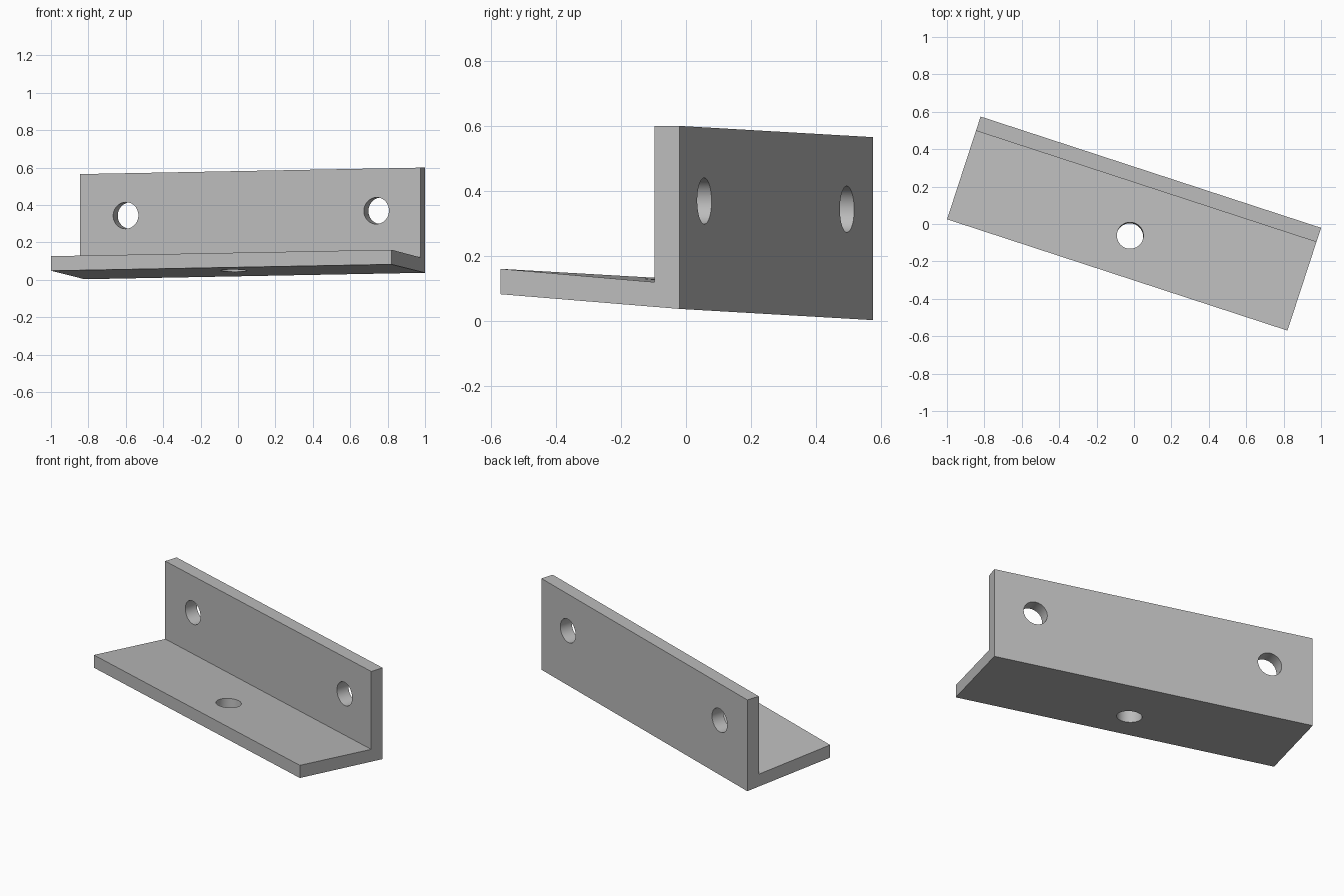
import bpy, bmesh, math
from mathutils import Matrix

if "Cube" in bpy.data.objects:
    bpy.data.objects.remove(bpy.data.objects["Cube"])

LENGTH, DEPTH, HEIGHT, WALL = 1.915, 0.578, 0.562, 0.08
RISE = 0.078      # shelf slope towards its free edge
RUN = 0.018       # slope along the length
HOLE_RADIUS = 0.071

steel = bpy.data.materials.new("grey steel")
steel.use_nodes = True
GREY = (0.5, 0.5, 0.5, 1)
steel.diffuse_color = GREY
steel.node_tree.nodes["Principled BSDF"].inputs["Base Color"].default_value = GREY


def make_object(name, bm):
    mesh = bpy.data.meshes.new(name)
    bm.to_mesh(mesh)
    bm.free()
    obj = bpy.data.objects.new(name, mesh)
    bpy.context.collection.objects.link(obj)
    mesh.materials.append(steel)
    return obj


# L-shaped profile extruded along the length
bm = bmesh.new()
profile = [(0, 0), (0, HEIGHT), (-WALL, HEIGHT), (-WALL, RISE * WALL + 0.076),
           (-DEPTH, RISE * DEPTH + 0.078), (-DEPTH, RISE * DEPTH)]
face = bm.faces.new([bm.verts.new((-LENGTH / 2, y, z)) for y, z in profile])
extruded = bmesh.ops.extrude_face_region(bm, geom=[face])["geom"]
bmesh.ops.translate(bm, vec=(LENGTH, 0, 0),
                    verts=[v for v in extruded if isinstance(v, bmesh.types.BMVert)])
bmesh.ops.recalc_face_normals(bm, faces=bm.faces)
bracket = make_object("angle_bracket", bm)


# Screw holes: two through the upright plate, one through the shelf
def drill(name, location, tilt):
    bm = bmesh.new()
    bmesh.ops.create_cone(bm, cap_ends=True, segments=48, radius1=HOLE_RADIUS,
                          radius2=HOLE_RADIUS, depth=0.3,
                          matrix=Matrix.Translation(location) @ Matrix.Rotation(tilt, 4, "X"))
    cutter = make_object(name, bm)
    cutter.hide_render = True
    cut = bracket.modifiers.new(name, "BOOLEAN")
    cut.operation = "DIFFERENCE"
    cut.solver = "EXACT"
    cut.object = cutter
    return cutter


cutters = [drill("plate_hole_cutter_" + side, (x, -WALL / 2, 0.336), math.pi / 2)
           for side, x in (("right", -0.7), ("left", 0.71))]
cutters.append(drill("shelf_hole_cutter", (0, -0.359, 0.067), -math.atan(RISE)))

# Bake the holes and remove the cutters
bpy.context.view_layer.objects.active = bracket
bracket.select_set(True)
for cut in list(bracket.modifiers):
    bpy.ops.object.modifier_apply(modifier=cut.name)
for cutter in cutters:
    bpy.data.objects.remove(cutter)

# Slant along the length, then turn and place the bracket
slant = Matrix.Identity(4)
slant[2][0] = RUN
place = Matrix.Translation((0.09, 0.277, 0.02)) @ Matrix.Rotation(math.radians(-18.1), 4, "Z")
bracket.data.transform(place @ slant)
bpy.ops.object.shade_smooth_by_angle(angle=math.radians(30))
